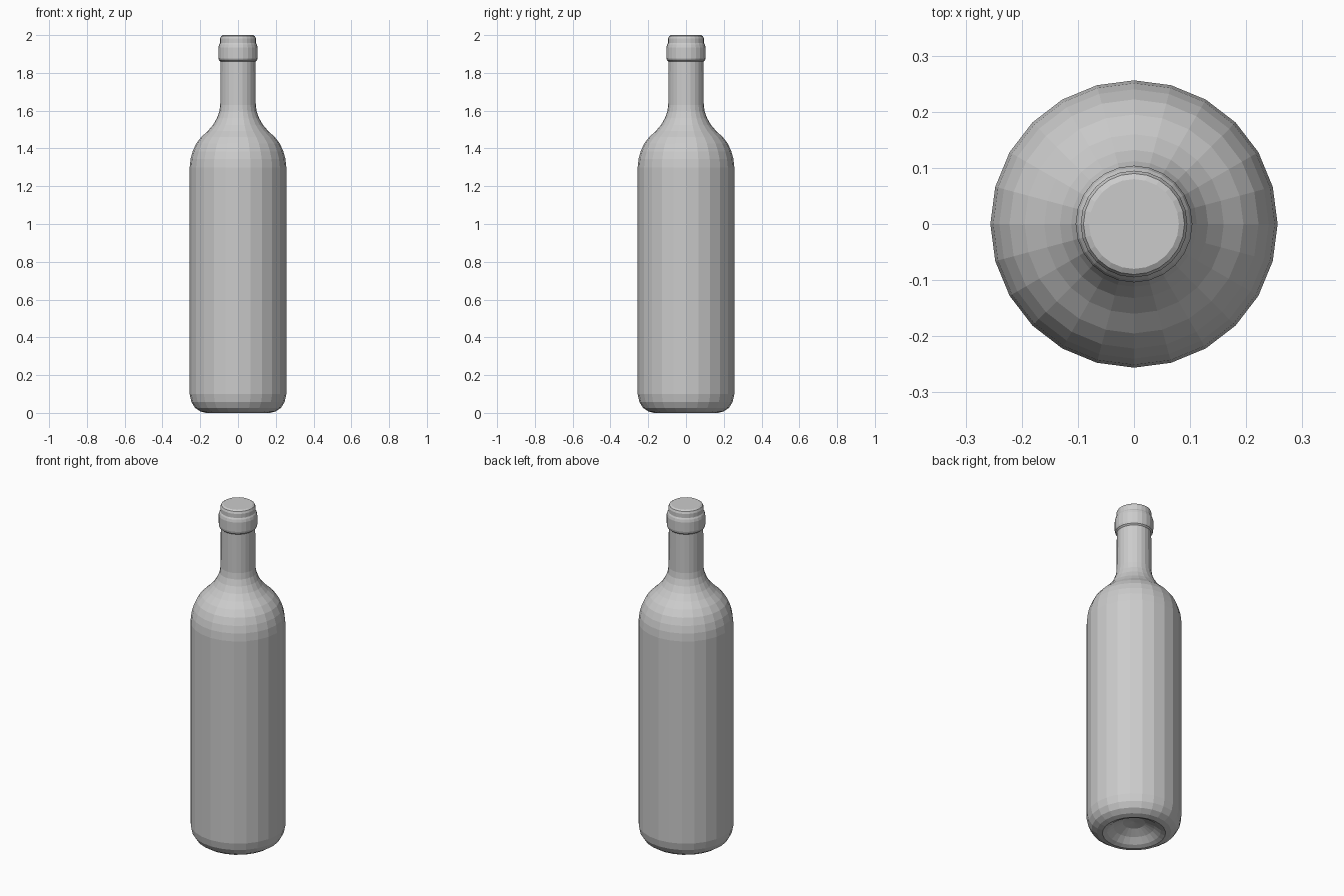
import bpy, bmesh
from math import tau

if "Cube" in bpy.data.objects:
    bpy.data.objects.remove(bpy.data.objects["Cube"])

SIDES = 24

# Half profile as (radius, height), from the hollow under the base up to the sealed mouth
profile = [
    (0, 0.07), (0.06, 0.062), (0.11, 0.038), (0.145, 0.01), (0.17, 0.0),   # punt
    (0.20, 0.008), (0.228, 0.027), (0.247, 0.058), (0.256, 0.10),          # base corner
    (0.256, 1.30), (0.251, 1.345), (0.24, 1.385), (0.222, 1.425),          # body, shoulder
    (0.195, 1.46), (0.16, 1.492), (0.132, 1.525), (0.112, 1.56),
    (0.099, 1.595), (0.094, 1.63), (0.093, 1.86),                          # neck
    (0.101, 1.867), (0.104, 1.88), (0.104, 1.935), (0.100, 1.95),          # lip ring
    (0.095, 1.958), (0.095, 1.982), (0.09, 1.994), (0.08, 2.0), (0, 2.0),  # mouth
]


def lathe(name, points, sides):
    bm = bmesh.new()
    verts = [bm.verts.new((r, 0, z)) for r, z in points]
    edges = [bm.edges.new(pair) for pair in zip(verts, verts[1:])]
    bmesh.ops.spin(bm, geom=verts + edges, cent=(0, 0, 0), axis=(0, 0, 1),
                   angle=tau, steps=sides, use_duplicate=False)
    bmesh.ops.remove_doubles(bm, verts=bm.verts[:], dist=0.0001)
    bmesh.ops.recalc_face_normals(bm, faces=bm.faces[:])
    mesh = bpy.data.meshes.new(name)
    bm.to_mesh(mesh)
    bm.free()
    obj = bpy.data.objects.new(name, mesh)
    bpy.context.collection.objects.link(obj)
    return obj


# Bottle, flat faceted
lathe("bottle", profile, SIDES)
